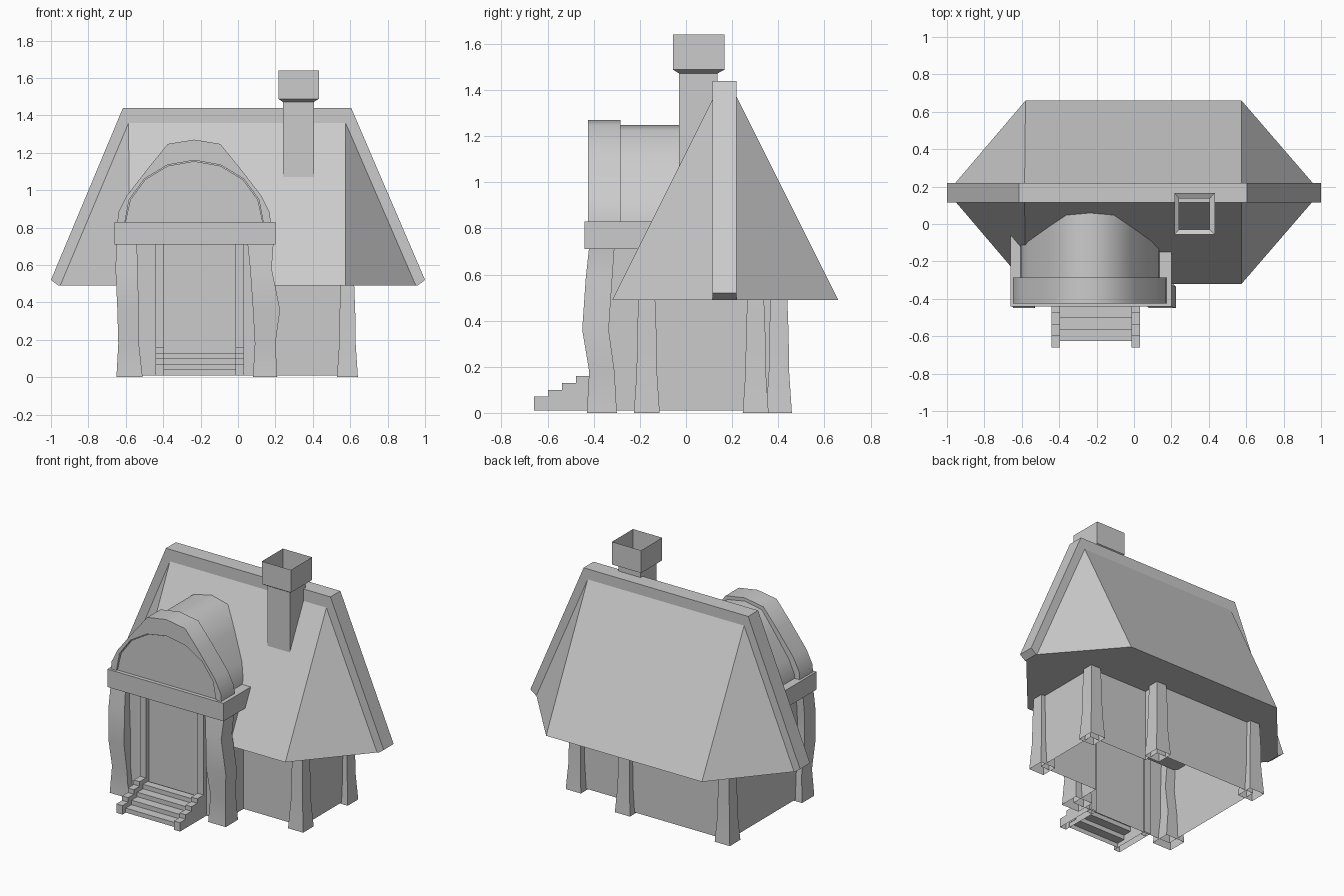
import bpy, bmesh, math

if "Cube" in bpy.data.objects:
    bpy.data.objects.remove(bpy.data.objects["Cube"])


def finish(name, bm, smooth=False):
    bmesh.ops.recalc_face_normals(bm, faces=bm.faces)
    me = bpy.data.meshes.new(name)
    bm.to_mesh(me)
    bm.free()
    ob = bpy.data.objects.new(name, me)
    bpy.context.collection.objects.link(ob)
    if smooth:
        bpy.ops.object.select_all(action='DESELECT')
        ob.select_set(True)
        bpy.context.view_layer.objects.active = ob
        bpy.ops.object.shade_smooth_by_angle(angle=math.radians(45))
    return ob


def loft(name, rings, smooth=False, start=True, end=True, skip=()):
    """Skin through rings of equal point count; ends and listed sides may stay open."""
    bm = bmesh.new()
    loops = [[bm.verts.new(p) for p in r] for r in rings]
    n = len(loops[0])
    for a, b in zip(loops, loops[1:]):
        for i in range(n):
            if i not in skip:
                j = (i + 1) % n
                bm.faces.new((a[i], a[j], b[j], b[i]))
    if start:
        bm.faces.new(loops[0])
    if end:
        bm.faces.new(loops[-1])
    return finish(name, bm, smooth)


def rect(x0, x1, y0, y1, z):
    return [(x0, y0, z), (x1, y0, z), (x1, y1, z), (x0, y1, z)]


def box(name, x0, x1, y0, y1, z0, z1, **kw):
    return loft(name, [rect(x0, x1, y0, y1, z0), rect(x0, x1, y0, y1, z1)], **kw)


def prism_y(name, pts, y0, y1, smooth=False):
    return loft(name, [[(x, y, z) for x, z in pts] for y in (y0, y1)], smooth)


# Walls: one stepped footprint, open underneath
plan = [(-.60, -.38), (.16, -.38), (.16, -.17), (.595, -.17),
        (.595, .30), (.16, .30), (.16, .41), (-.60, .41)]
loft("walls", [[(x, y, z) for x, y in plan] for z in (0.01, 0.71)], start=False, end=False)

# Hipped roof with a flat underside
base = [(-0.58, -0.32), (0.575, -0.32), (0.955, 0.12), (0.955, 0.22),
        (0.575, 0.66), (-0.58, 0.66), (-0.955, 0.22), (-0.955, 0.12)]
top = [(-0.585, 0.12), (0.575, 0.12), (0.575, 0.22), (-0.585, 0.22)]
bm = bmesh.new()
b = [bm.verts.new((x, y, 0.49)) for x, y in base]
t = [bm.verts.new((x, y, 1.37)) for x, y in top]
for f in ((b[0], b[1], t[1], t[0]), (b[1], b[2], t[1]), (b[2], b[3], t[2], t[1]),
          (b[3], b[4], t[2]), (b[4], b[5], t[3], t[2]), (b[5], b[6], t[3]),
          (b[6], b[7], t[0], t[3]), (b[7], b[0], t[0]), t, b):
    bm.faces.new(f)
finish("roof", bm)

# Ridge band running over the roof and down both ends
prism_y("roof_ridge_band", [(-1, 0.52), (-0.615, 1.44), (0.605, 1.44), (1, 0.52),
                            (0.96, 0.49), (-0.96, 0.49)], 0.115, 0.22)

# Wavy porch posts: z, x0, x1, y0, y1
right = [(0, .08, .21, -.43, -.30), (.18, .09, .20, -.42, -.31), (.36, .08, .225, -.45, -.335),
         (.58, .065, .18, -.435, -.32), (.72, .05, .19, -.42, -.31)]
left = [(0, -.65, -.51, -.43, -.30), (.18, -.64, -.53, -.42, -.31), (.36, -.645, -.53, -.45, -.335),
        (.58, -.655, -.537, -.435, -.32), (.72, -.65, -.54, -.42, -.31)]
for name, rows in (("porch_post_right", right), ("porch_post_left", left)):
    loft(name, [rect(x0, x1, y0, y1, z) for z, x0, x1, y0, y1 in rows], True, start=False, end=False)

# Corner posts flaring at the foot
for name, x, y in (("back_post_left", -0.59, 0.403), ("back_post_middle", 0.15, 0.403),
                   ("wing_post_back", 0.585, 0.302), ("wing_post_front", 0.585, -0.17)):
    loft(name, [rect(x - h, x + h, y - h, y + h, z)
                for z, h in ((0, .056), (.18, .044), (.34, .042), (.50, .036))],
         True, start=False, end=False)

# Lintel over the porch
box("porch_lintel", -0.66, 0.20, -0.44, 0.02, 0.71, 0.83)

# Door jambs
for name, x in (("door_jamb_left", -0.44), ("door_jamb_right", -0.013)):
    box(name, x, x + 0.045, -0.41, -0.37, 0.01, 0.72, start=False, end=False)


# Steps and stepped side rails, open underneath and behind
def stair(name, x0, x1, y, z, ends):
    pts = [(-0.39, 0.01), (y, 0.01)]
    for i in range(4):
        pts += [(y + 0.061 * i, z + 0.03 * i), (y + 0.061 * (i + 1), z + 0.03 * i)]
    pts[-1] = (-0.39, pts[-1][1])
    loft(name, [[(x, y, z) for y, z in pts] for x in (x0, x1)],
         start=ends, end=ends, skip=(0, len(pts) - 1))


stair("steps", -0.40, -0.01, -0.625, 0.04, False)
stair("step_rail_left", -0.44, -0.395, -0.66, 0.07, True)
stair("step_rail_right", -0.013, 0.032, -0.66, 0.07, True)

# Arched dormer: front hood, recessed panel and vault behind
CX = -0.235
half = [(0.41, 0.82), (0.405, 0.88), (0.36, 0.97), (0.24, 1.125), (0.14, 1.247)]


def arch(apex, s=1.0, dz=0.0):
    l = [(CX - x * s, z - dz) for x, z in half]
    r = [(CX + x * s, z - dz) for x, z in reversed(half)]
    return l + [(CX, apex - dz)] + r


def semi(s):
    return [(CX - 0.375 * s * math.cos(math.pi * i / 8),
             0.82 + 0.34 * s * math.sin(math.pi * i / 8)) for i in range(9)]


hood = prism_y("dormer_hood", arch(1.27), -0.425, -0.285, True)
cut = prism_y("hood_cutter", [(x, z - (0.02 if z < 0.83 else 0)) for x, z in semi(1)], -0.5, -0.405)
cut.hide_render = True
mod = hood.modifiers.new("recess", 'BOOLEAN')
mod.object = cut
mod.solver = 'EXACT'
bpy.context.view_layer.objects.active = hood
bpy.ops.object.modifier_apply(modifier="recess")
bpy.data.objects.remove(cut)
prism_y("dormer_panel", semi(0.985), -0.415, -0.39)
prism_y("dormer_vault", arch(1.27, 0.91, 0.022), -0.29, 0.10, True)

# Chimney: one open shell, shaft flaring into the cap
loft("chimney", [rect(0.24, 0.405, -0.03, 0.137, 1.02), rect(0.24, 0.405, -0.03, 0.137, 1.472),
                 rect(0.216, 0.432, -0.056, 0.167, 1.488), rect(0.216, 0.432, -0.056, 0.167, 1.64)],
     start=False, end=False)
